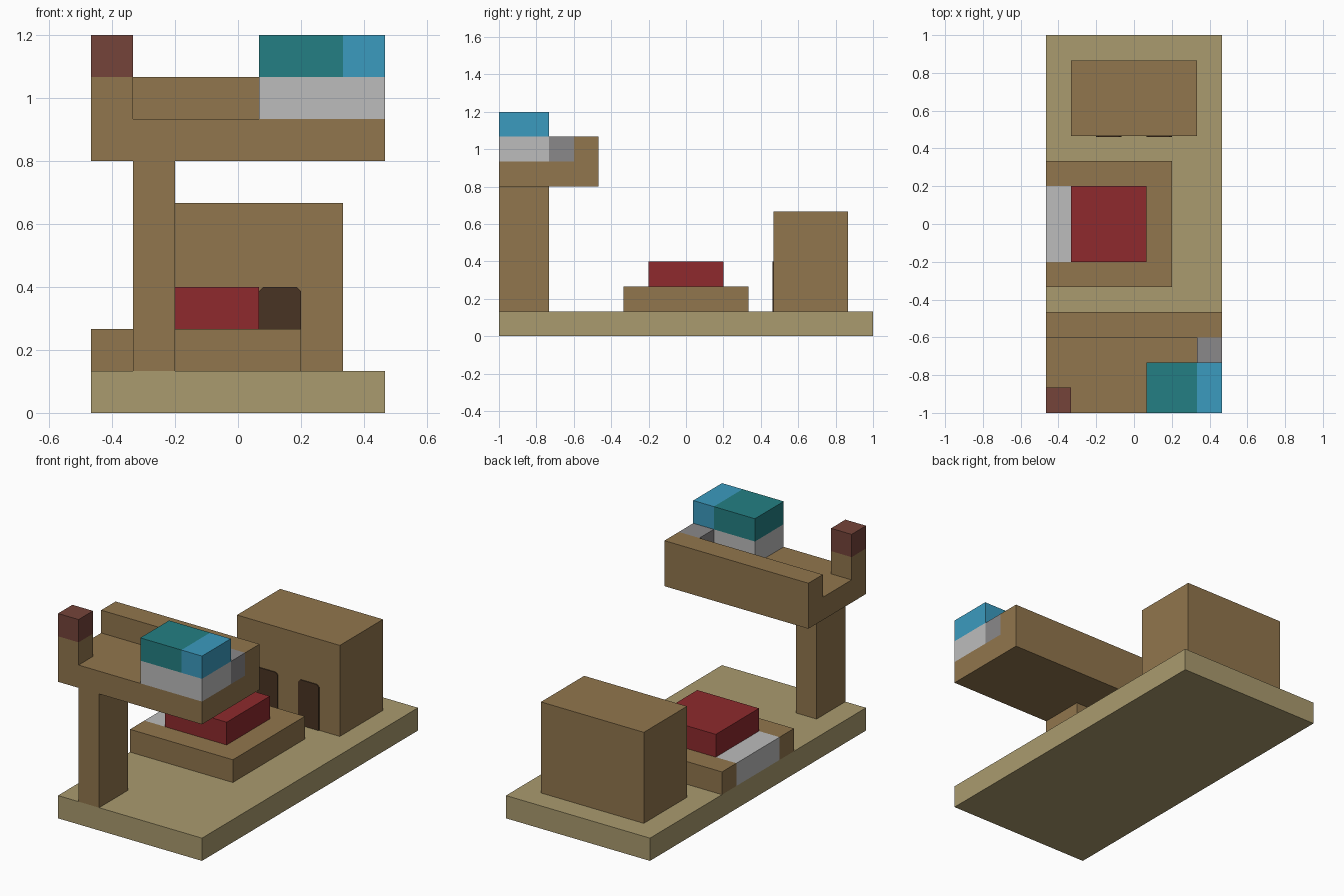
import bpy
import bmesh
from mathutils import Vector

cube = bpy.data.objects.get("Cube")
if cube:
    bpy.data.objects.remove(cube, do_unlink=True)

U = 2 / 15  # one building block


def material(name, rgb):
    def linear(c):
        c /= 255
        return c / 12.92 if c < 0.04045 else ((c + 0.055) / 1.055) ** 2.4
    col = (*[linear(c) for c in rgb], 1)
    m = bpy.data.materials.new(name)
    m.use_nodes = True
    m.diffuse_color = col
    m.node_tree.nodes["Principled BSDF"].inputs["Base Color"].default_value = col
    return m


tan = material("tan", (170, 155, 110))
brown = material("brown", (145, 118, 77))
dark_brown = material("dark brown", (73, 52, 35))
maroon = material("maroon", (117, 68, 58))
red = material("red", (142, 42, 45))
light_grey = material("light grey", (188, 188, 188))
mid_grey = material("mid grey", (138, 136, 138))
teal = material("teal", (36, 127, 131))
blue = material("blue", (59, 155, 191))


def prism(name, mat, points, direction):
    """Extrude a flat outline, given in block units, along a direction."""
    bm = bmesh.new()
    face = bm.faces.new([bm.verts.new(Vector(p) * U) for p in points])
    ext = bmesh.ops.extrude_face_region(bm, geom=[face], use_keep_orig=True)
    moved = [v for v in ext["geom"] if isinstance(v, bmesh.types.BMVert)]
    bmesh.ops.translate(bm, verts=moved, vec=Vector(direction) * U)
    bmesh.ops.recalc_face_normals(bm, faces=bm.faces)
    mesh = bpy.data.meshes.new(name)
    bm.to_mesh(mesh)
    bm.free()
    mesh.materials.append(mat)
    obj = bpy.data.objects.new(name, mesh)
    bpy.context.collection.objects.link(obj)
    return obj


def box(name, mat, x, y, z):
    """Box from (low, high) ranges in block units."""
    outline = [(x[0], y[0], z[0]), (x[1], y[0], z[0]),
               (x[1], y[1], z[0]), (x[0], y[1], z[0])]
    return prism(name, mat, outline, (0, 0, z[1] - z[0]))


# Ground slab
box("base_slab", tan, (-3.5, 3.5), (-7.5, 7.5), (0, 1))

# House with two painted doorways
box("house", brown, (-2.5, 2.5), (3.5, 6.5), (1, 5))
for side, x in (("right", -1), ("left", 1)):
    half, top, cut = 0.5, 3, 0.1
    outline = [(x - half, 1), (x + half, 1), (x + half, top - cut),
               (x + half - cut, top), (x - half + cut, top), (x - half, top - cut)]
    prism(side + "_doorway", dark_brown, [(a, 3.5, b) for a, b in outline], (0, -0.04, 0))

# Plinth with a notch that holds the grey step, and the red block on top
plinth = [(-3.5, -2.5), (1.5, -2.5), (1.5, 2.5), (-3.5, 2.5),
          (-3.5, 1.5), (-2.5, 1.5), (-2.5, -1.5), (-3.5, -1.5)]
prism("plinth", brown, [(a, b, 1) for a, b in plinth], (0, 0, 1))
box("plinth_step", light_grey, (-3.5, -2.5), (-1.5, 1.5), (1, 2))
box("red_block", red, (-2.5, 0.5), (-1.5, 1.5), (2, 3))

# Pillar carrying the platform with its raised back rail
box("pillar", brown, (-2.5, -1.5), (-7.5, -5.5), (1, 6))
platform = [(-7.5, 6), (-3.5, 6), (-3.5, 8), (-4.5, 8), (-4.5, 7), (-7.5, 7)]
prism("platform", brown, [(-3.5, a, b) for a, b in platform], (7, 0, 0))

# Corner post
box("corner_post", brown, (-3.5, -2.5), (-7.5, -6.5), (7, 8))
box("corner_post_tip", maroon, (-3.5, -2.5), (-7.5, -6.5), (8, 9))

# Coloured stack on the platform
box("stack_bottom", light_grey, (0.5, 3.5), (-7.5, -5.5), (7, 8))
box("stack_rear_block", mid_grey, (2.5, 3.5), (-5.5, -4.5), (7, 8))
box("stack_top_main", teal, (0.5, 2.5), (-7.5, -5.5), (8, 9))
box("stack_top_end", blue, (2.5, 3.5), (-7.5, -5.5), (8, 9))
